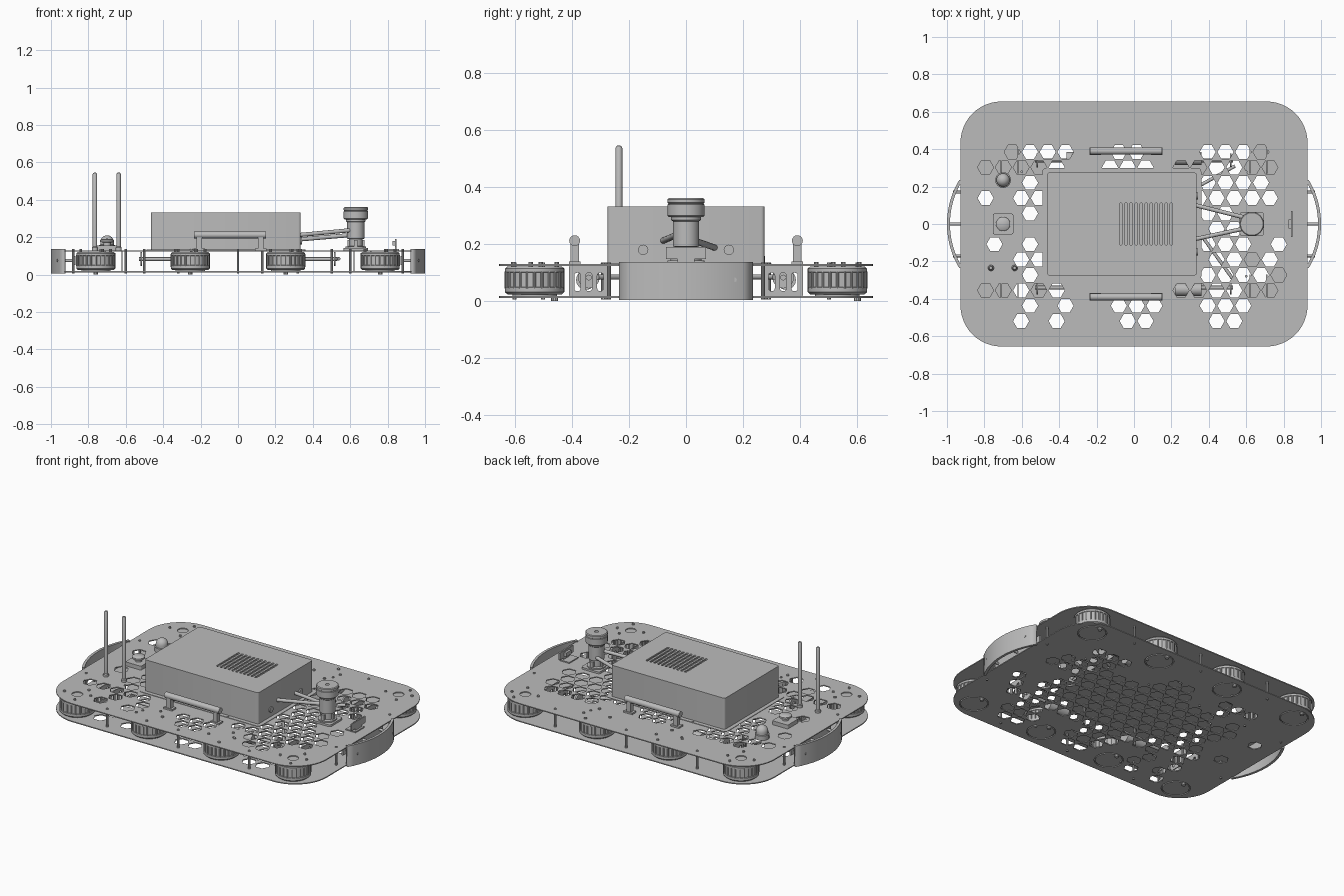
import bpy, bmesh
from math import sin, cos, pi, radians
from mathutils import Vector, Matrix

if "Cube" in bpy.data.objects:
    bpy.data.objects.remove(bpy.data.objects["Cube"])

grey = bpy.data.materials.new("plain_grey")
grey.use_nodes = True
GREY = (0.5, 0.5, 0.5, 1)
grey.diffuse_color = GREY
grey.node_tree.nodes["Principled BSDF"].inputs["Base Color"].default_value = GREY


def add(name, mesh, smooth=False):
    mesh.materials.clear()
    mesh.materials.append(grey)
    ob = bpy.data.objects.new(name, mesh)
    bpy.context.scene.collection.objects.link(ob)
    if smooth:
        bpy.ops.object.select_all(action='DESELECT')
        ob.select_set(True)
        bpy.context.view_layer.objects.active = ob
        bpy.ops.object.shade_smooth_by_angle(angle=radians(35))
    return ob


def finish(name, bm, smooth=False):
    bmesh.ops.recalc_face_normals(bm, faces=bm.faces)
    mesh = bpy.data.meshes.new(name)
    bm.to_mesh(mesh)
    bm.free()
    return add(name, mesh, smooth)


def ngon(x, y, r, n=24):
    return [(x + r * cos(2 * pi * i / n), y + r * sin(2 * pi * i / n)) for i in range(n)]


def rounded(x0, x1, y0, y1, r, n=8):
    pts = []
    for q, (cx, cy) in enumerate([(x1 - r, y1 - r), (x0 + r, y1 - r), (x0 + r, y0 + r), (x1 - r, y0 + r)]):
        for i in range(n + 1):
            a = (q + i / n) * pi / 2
            pts.append((cx + r * cos(a), cy + r * sin(a)))
    return pts


def sheet(name, outline, holes, z0, z1, place=None):
    """Flat outline with holes, given a thickness."""
    cu = bpy.data.curves.new(name, 'CURVE')
    cu.dimensions, cu.fill_mode, cu.extrude = '2D', 'BOTH', (z1 - z0) / 2
    for loop in [outline] + holes:
        sp = cu.splines.new('POLY')
        sp.points.add(len(loop) - 1)
        for p, (x, y) in zip(sp.points, loop):
            p.co = (x, y, 0, 1)
        sp.use_cyclic_u = True
    tmp = bpy.data.objects.new(name + "_curve", cu)
    bpy.context.scene.collection.objects.link(tmp)
    dg = bpy.context.evaluated_depsgraph_get()
    mesh = bpy.data.meshes.new_from_object(tmp.evaluated_get(dg))
    bpy.data.objects.remove(tmp)
    mesh.transform(Matrix.Translation((0, 0, (z0 + z1) / 2)))
    if place:
        mesh.transform(place)
    mesh.name = name
    return add(name, mesh)


def rods(name, items, n=16):
    """Cylinders from point a to point b with radius r."""
    bm = bmesh.new()
    for a, b, r in items:
        a, b = Vector(a), Vector(b)
        m = Matrix.Translation((a + b) / 2) @ (b - a).to_track_quat('Z', 'Y').to_matrix().to_4x4()
        bmesh.ops.create_cone(bm, cap_ends=True, segments=n, radius1=r, radius2=r, depth=(b - a).length, matrix=m)
    return finish(name, bm, True)


def boxes(name, items):
    bm = bmesh.new()
    for x0, x1, y0, y1, z0, z1 in items:
        m = Matrix.Translation(((x0 + x1) / 2, (y0 + y1) / 2, (z0 + z1) / 2))
        bmesh.ops.create_cube(bm, size=1, matrix=m @ Matrix.Diagonal((x1 - x0, y1 - y0, z1 - z0, 1)))
    return finish(name, bm)


def lathe(name, profile, x, y, n=40):
    bm = bmesh.new()
    vs = [bm.verts.new((r, 0, z)) for r, z in profile]
    es = [bm.edges.new(p) for p in zip(vs, vs[1:])]
    bmesh.ops.spin(bm, geom=vs + es, cent=(0, 0, 0), axis=(0, 0, 1), angle=2 * pi, steps=n)
    bmesh.ops.remove_doubles(bm, verts=bm.verts, dist=0.0002)
    ob = finish(name, bm, True)
    ob.location = (x, y, 0)
    return ob


# Hexagon layout: o = both decks, t = top deck only, b = bottom deck only
ROWS = ["..tooo..oo...ooot..",
        ".tttto..ooo.ttoott.",
        "...o.bbbbbbbboooo..",
        ".o.oobbbbbbbbooooo.",
        "...obbbbbbbbboo....",
        "....bbbbbbbbbboo...",
        ".o.obbbbbbbbbooo.o.",
        "...oobbbbbbbbbooto.",
        "...o.bbbbbbbboooot.",
        ".ttoto..bbb.ttoott.",
        "...o.o..ooo..ooo...",
        "...o.o...oo...oo..."]


def hexes(kinds):
    return [ngon(-0.841 + 0.095 * k - 0.0475 * (r % 2), 0.385 - 0.0822 * r, 0.043, 6)
            for r, row in enumerate(ROWS) for k, c in enumerate(row) if c in kinds]


# Decks
wheels = [(x, y) for x in (-0.76, -0.255, 0.255, 0.76) for y in (-0.53, 0.53)]
deck = rounded(-0.928, 0.928, -0.655, 0.655, 0.22, 12)
sheet("top_deck", deck, hexes("ot") + [ngon(x, y, 0.032) for x, y in wheels if abs(x) > 0.5], 0.124, 0.13)
sheet("bottom_deck", deck, hexes("ob") + [ngon(x, y, 0.085, 32) for x, y in wheels], 0.012, 0.018)

# Wheels lying flat between the decks, with ribbed tyres
bolts = []
for x, y in wheels:
    lathe("wheel", [(0, 0.012), (0.078, 0.012), (0.078, 0.024), (0.095, 0.024), (0.104, 0.032), (0.104, 0.048),
                    (0.1, 0.05), (0.1, 0.1), (0.104, 0.102), (0.104, 0.114), (0.095, 0.122), (0, 0.122)], x, y)
    ribs = [(x + 0.1 * cos(a), y + 0.1 * sin(a)) for a in [i * pi / 12 for i in range(24)]]
    rods("wheel_ribs", [((u, v, 0.045), (u, v, 0.105), 0.005) for u, v in ribs], 8)
    for a in (15, 70, 190, 295):
        u, v = x + 0.082 * cos(radians(a)), y + 0.082 * sin(radians(a))
        bolts.append(((u, v, 0.122), (u, v, 0.138), 0.008))
    bolts.append(((x, y + 0.07, 0), (x, y + 0.07, 0.014), 0.012))

# Bolts and spacer posts
posts = [(x, s * y) for x, y in ((0, 0.6), (0.5, 0.6), (-0.5, 0.6), (0.32, 0.5), (-0.32, 0.5), (0.88, 0.27),
                                (-0.88, 0.27), (0.6, 0.28), (-0.6, 0.28), (0.13, 0.29), (-0.25, 0.29)) for s in (-1, 1)]
rods("deck_bolts", bolts, 10)
rods("spacer_posts", [((x, y, 0.006), (x, y, 0.136), 0.007) for x, y in posts], 10)

# Curved bumpers at both ends
arc = [radians(-31 + 62 * i / 12) for i in range(13)]
bow = [(0.543 + 0.457 * cos(a), 0.457 * sin(a)) for a in arc]
bow += [(0.543 + 0.441 * cos(a), 0.441 * sin(a)) for a in reversed(arc)]
for s, side in ((1, "front_end"), (-1, "rear_end")):
    sheet("bumper_" + side, [(s * x, y) for x, y in bow], [], 0.005, 0.138)
    rods("bumper_mount_" + side, [((s * 0.87, y, 0.075), (s * x, y, 0.075), 0.008)
                                  for y, x in ((0, 0.999), (-0.17, 0.967), (0.17, 0.967))])
    boxes("bumper_bracket_" + side, [sorted((s * 0.87, s * 0.88)) + [-0.2, 0.2, 0.05, 0.1]])

# Slotted brackets and drive shafts between the decks
slots = [rounded(u - 0.011, u + 0.011, 0.035, 0.1, 0.01, 4) for u in (-0.04, 0, 0.04)]
for sx in (-1, 1):
    for sy in (-1, 1):
        for x in (0.62, 0.71):
            turn = Matrix.Translation((sx * x, sy * 0.34, 0)) @ Matrix.Rotation(pi / 2, 4, 'Z') @ Matrix.Rotation(pi / 2, 4, 'X')
            sheet("slotted_bracket", rounded(-0.07, 0.07, 0.018, 0.124, 0.005, 2), slots, -0.003, 0.003, turn)
        rods("drive_shaft", [((sx * 0.36, sy * 0.34, 0.083), (sx * 0.53, sy * 0.34, 0.083), 0.01),
                             ((sx * 0.512, sy * 0.34, 0.083), (sx * 0.522, sy * 0.34, 0.083), 0.038)])
        rods("motor", [((sx * 0.22, sy * 0.35, 0.075), (sx * 0.36, sy * 0.35, 0.075), 0.035)])

# Equipment box with a slotted lid and cable ports
case = rounded(-0.465, 0.335, -0.275, 0.275, 0.012, 3)
sheet("box_walls", case, [rounded(-0.455, 0.325, -0.265, 0.265, 0.008, 3)], 0.13, 0.322)
vents = [rounded(x - 0.007, x + 0.007, -0.112, 0.112, 0.006, 3) for x in [-0.07 + 0.027 * i for i in range(11)]]
sheet("box_lid", case, vents, 0.322, 0.331)
sheet("box_flange", rounded(-0.49, 0.36, -0.3, 0.3, 0.02, 3), [], 0.13, 0.133)
rods("cable_ports", [((0.33, y, 0.18), (0.342, y, 0.18), 0.018) for y in (-0.15, 0.15)])
rods("mast_braces", [((0.33, -0.08, 0.212), (0.61, -0.02, 0.238), 0.011), ((0.33, 0.1, 0.188), (0.61, 0.03, 0.212), 0.011)])
rods("lower_cables", [((0.36, -0.06, 0.085), (0.54, -0.31, 0.085), 0.009), ((0.36, 0.21, 0.085), (0.54, 0.31, 0.085), 0.009)])

# Carry handles
for s in (-1, 1):
    y = s * 0.39
    rods("handle_grip", [((-0.235, y, 0.212), (0.15, y, 0.212), 0.019)])
    boxes("handle_posts", [(x, x + 0.03, y - 0.015, y + 0.015, 0.13, 0.21) for x in (-0.222, 0.107)]
          + [(x, x + 0.06, y - 0.02, y + 0.02, 0.13, 0.14) for x in (-0.237, 0.092)])

# Sensor mast
sheet("mast_base", rounded(0.565, 0.695, -0.065, 0.065, 0.015, 4), [], 0.13, 0.142)
lathe("mast_column", [(0, 0.142), (0.055, 0.142), (0.055, 0.15), (0.036, 0.152), (0.036, 0.19),
                      (0.046, 0.192), (0.046, 0.28), (0.052, 0.285), (0.052, 0.295), (0, 0.295)], 0.63, 0)
lathe("sensor_head", [(0, 0.295), (0.06, 0.295), (0.065, 0.3), (0.065, 0.338), (0.062, 0.34), (0.062, 0.343),
                      (0.065, 0.345), (0.065, 0.357), (0.06, 0.361), (0.012, 0.361), (0.012, 0.357), (0, 0.357)], 0.63, 0)
boxes("mast_gussets", [(0.62, 0.64, -0.05, 0.05, 0.142, 0.185), (0.585, 0.675, -0.01, 0.01, 0.142, 0.185)])

# Front sensor bracket
boxes("front_sensor", [(0.79, 0.86, -0.045, 0.045, 0.13, 0.137), (0.84, 0.848, -0.07, 0.07, 0.148, 0.19),
                       (0.84, 0.848, -0.03, 0.03, 0.137, 0.148), (0.825, 0.84, -0.025, 0.025, 0.155, 0.18)])

# Antennas, beacon and stop button
for x in (-0.765, -0.638):
    lathe("antenna", [(0, 0.13), (0.016, 0.13), (0.016, 0.145), (0.012, 0.15), (0.012, 0.536), (0.008, 0.544), (0, 0.546)],
          x, -0.235, 20)
dome = [(0.036 * cos(radians(a)), 0.174 + 0.036 * sin(radians(a))) for a in range(0, 91, 15)]
lathe("beacon", [(0, 0.13), (0.042, 0.13), (0.042, 0.158), (0.036, 0.16)] + dome, -0.7, 0.235, 28)
sheet("stop_button_base", rounded(-0.755, -0.645, -0.055, 0.055, 0.008, 3), [], 0.13, 0.155)
lathe("stop_button", [(0, 0.155), (0.02, 0.155), (0.02, 0.172), (0.038, 0.174), (0.038, 0.184), (0.03, 0.19), (0, 0.192)], -0.7, 0, 28)
